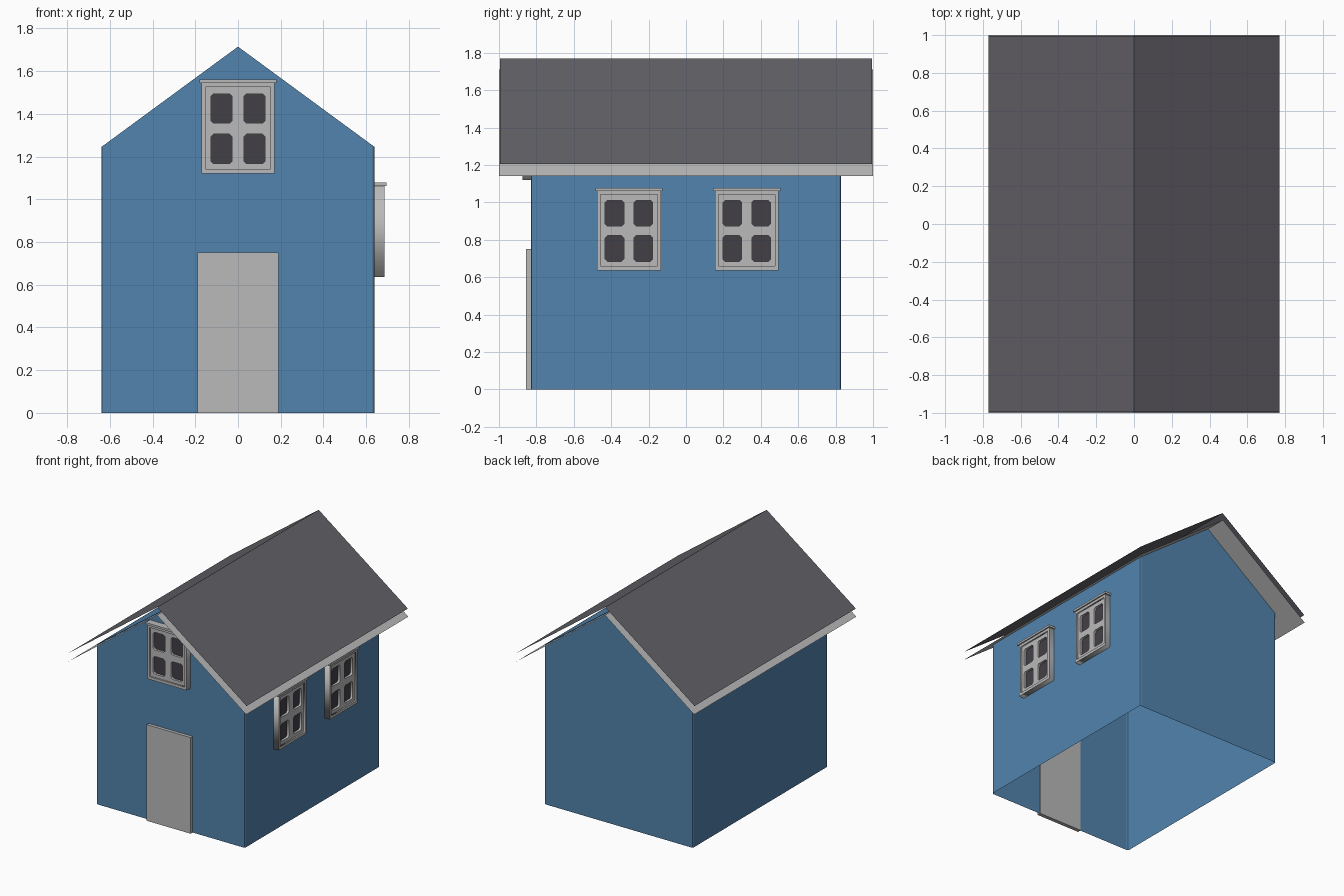
import bpy, bmesh, math
from mathutils import Matrix

if "Cube" in bpy.data.objects:
    bpy.data.objects.remove(bpy.data.objects["Cube"])


def material(name, rgb):
    m = bpy.data.materials.new(name)
    m.diffuse_color = (*rgb, 1)
    m.use_nodes = True
    m.node_tree.nodes["Principled BSDF"].inputs["Base Color"].default_value = m.diffuse_color
    return m


BLUE = material("blue wall", (0.085, 0.23, 0.42))
GREY = material("light grey trim", (0.49, 0.49, 0.49))
ROOF = material("dark roof", (0.125, 0.12, 0.135))
GLASS = material("dark glass", (0.055, 0.05, 0.062))


def add(name, mesh, mat, matrix=Matrix()):
    ob = bpy.data.objects.new(name, mesh)
    bpy.context.collection.objects.link(ob)
    mesh.materials.clear()
    mesh.materials.append(mat)
    ob.matrix_world = matrix
    return ob


def box(name, lo, hi, mat, matrix=Matrix()):
    bm = bmesh.new()
    bmesh.ops.create_cube(bm, size=1)
    for v in bm.verts:
        v.co = [(a + b) / 2 + c * (b - a) for a, b, c in zip(lo, hi, v.co)]
    me = bpy.data.meshes.new(name)
    bm.to_mesh(me)
    bm.free()
    return add(name, me, mat, matrix)


def rect(x0, y0, x1, y1, c=0.0):
    """Rectangle outline, with cut corners if c is given."""
    if not c:
        return [(x0, y0), (x1, y0), (x1, y1), (x0, y1)]
    return [(x0 + c, y0), (x1 - c, y0), (x1, y0 + c), (x1, y1 - c),
            (x1 - c, y1), (x0 + c, y1), (x0, y1 - c), (x0, y0 + c)]


def plate(name, loops, w0, w1, mat, matrix):
    """Flat plate with holes, extruded from depth w0 to w1."""
    cu = bpy.data.curves.new(name + "_outline", 'CURVE')
    cu.dimensions = '2D'
    cu.fill_mode = 'BOTH'
    cu.extrude = (w1 - w0) / 2
    for loop in loops:
        s = cu.splines.new('POLY')
        s.points.add(len(loop) - 1)
        for p, (x, y) in zip(s.points, loop):
            p.co = (x, y, 0, 1)
        s.use_cyclic_u = True
    tmp = bpy.data.objects.new(name + "_tmp", cu)
    bpy.context.collection.objects.link(tmp)
    dg = bpy.context.evaluated_depsgraph_get()
    me = bpy.data.meshes.new_from_object(tmp.evaluated_get(dg))
    bpy.data.objects.remove(tmp)
    me.transform(Matrix.Translation((0, 0, (w0 + w1) / 2)))
    me.name = name
    return add(name, me, mat, matrix)


# House walls: pentagon prism, open underneath, softened upright corners
bm = bmesh.new()
prof = [(-0.64, 0), (0.64, 0), (0.64, 1.245), (0, 1.715), (-0.64, 1.245)]
front = bm.faces.new([bm.verts.new((x, -0.83, z)) for x, z in prof])
ext = bmesh.ops.extrude_face_region(bm, geom=[front], use_keep_orig=True)
for v in [g for g in ext["geom"] if isinstance(g, bmesh.types.BMVert)]:
    v.co.y = 0.83
bmesh.ops.recalc_face_normals(bm, faces=bm.faces)
bottom = [f for f in bm.faces if all(v.co.z < 0.01 for v in f.verts)]
bmesh.ops.delete(bm, geom=bottom, context='FACES')
upright = [e for e in bm.edges
           if abs(e.verts[0].co.z - e.verts[1].co.z) > 1.0]
bmesh.ops.bevel(bm, geom=upright, offset=0.012, segments=2, profile=0.5,
                affect='EDGES')
me = bpy.data.meshes.new("walls")
bm.to_mesh(me)
bm.free()
add("walls", me, BLUE)


# Roof: two thin folded sheets with an open gap between them
def sheet(name, ridge, eave, half, mat):
    me = bpy.data.meshes.new(name)
    verts = [(x, y, z) for x, z in ((-0.77, eave), (0, ridge), (0.77, eave))
             for y in (-half, half)]
    me.from_pydata(verts, [], [(0, 2, 3, 1), (2, 4, 5, 3)])
    return add(name, me, mat)


sheet("roof_lining", 1.71, 1.14, 1.0, GREY)
sheet("roof_top", 1.77, 1.205, 0.995, ROOF)

# Door
box("door", (-0.19, -0.855, 0), (0.19, -0.825, 0.75), GREY)


# Windows: local x across, y up, z outward from the wall
def window(name, loc, turn):
    m = (Matrix.Translation(loc) @ Matrix.Rotation(turn, 4, 'Z')
         @ Matrix.Rotation(math.pi / 2, 4, 'X'))
    inner = rect(-0.152, 0.022, 0.152, 0.405)
    plate(name + "_casing", [rect(-0.17, 0, 0.17, 0.425), inner],
          -0.005, 0.045, GREY, m)
    panes = [rect(x, y, x + 0.1, y + 0.137, 0.012)
             for x in (-0.127, 0.027) for y in (0.048, 0.237)]
    plate(name + "_sash", [inner] + panes, 0, 0.034, GREY, m)
    box(name + "_glass", (-0.14, 0.035, 0.008), (0.14, 0.39, 0.016), GLASS, m)
    box(name + "_crown", (-0.18, 0.425, -0.005), (0.18, 0.441, 0.055), GREY, m)


window("front_window", (0, -0.83, 1.12), 0)
for i, y in enumerate((-0.305, 0.325)):
    window("side_window_%d" % (i + 1), (0.64, y, 0.637), math.pi / 2)
